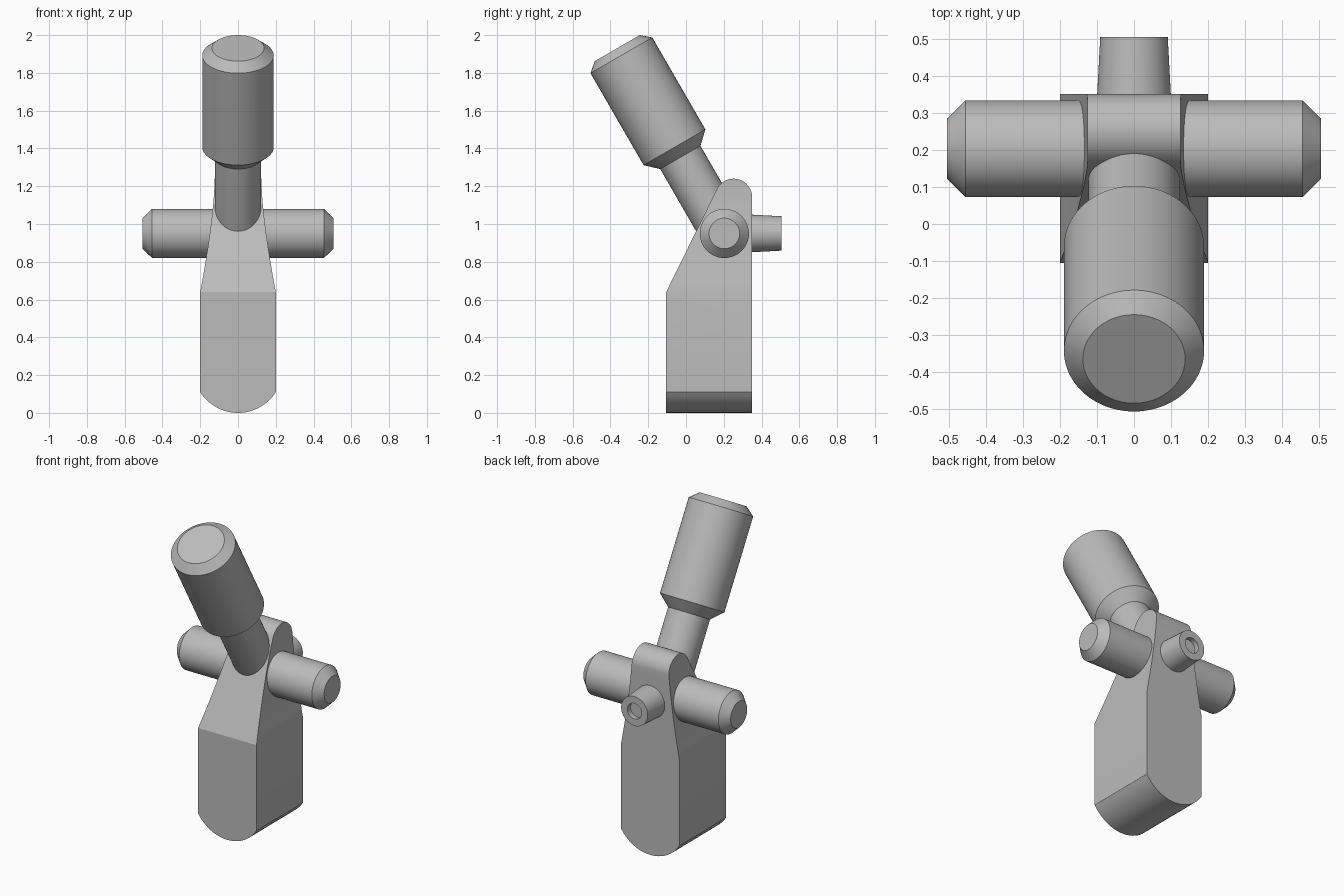
import bpy
import bmesh
from math import sin, cos, pi, atan2, asin
from mathutils import Vector

if "Cube" in bpy.data.objects:
    bpy.data.objects.remove(bpy.data.objects["Cube"], do_unlink=True)

grey = bpy.data.materials.new("plain grey")
grey.use_nodes = True
grey.diffuse_color = (0.5, 0.5, 0.5, 1)
grey.node_tree.nodes["Principled BSDF"].inputs["Base Color"].default_value = (0.5, 0.5, 0.5, 1)


def finish(bm, name):
    bmesh.ops.recalc_face_normals(bm, faces=bm.faces)
    mesh = bpy.data.meshes.new(name)
    bm.to_mesh(mesh)
    bm.free()
    mesh.materials.append(grey)
    obj = bpy.data.objects.new(name, mesh)
    bpy.context.collection.objects.link(obj)
    return obj


def prism(name, points, depth):
    """Extrude a closed outline of 3D points along a vector."""
    bm = bmesh.new()
    face = bm.faces.new([bm.verts.new(p) for p in points])
    new = bmesh.ops.extrude_face_region(bm, geom=[face])["geom"]
    moved = [v for v in new if isinstance(v, bmesh.types.BMVert)]
    bmesh.ops.translate(bm, vec=depth, verts=moved)
    return finish(bm, name)


def turned(name, start, axis, profile, sides=64):
    """Solid of revolution; profile holds (distance, radius) pairs, closed on the axis."""
    bm = bmesh.new()
    verts = [bm.verts.new((r, 0, t)) for t, r in profile]
    edges = [bm.edges.new(pair) for pair in zip(verts, verts[1:])]
    bmesh.ops.spin(bm, geom=verts + edges, cent=(0, 0, 0), axis=(0, 0, 1),
                   angle=2 * pi, steps=sides, use_duplicate=False)
    bmesh.ops.remove_doubles(bm, verts=bm.verts, dist=0.0001)
    turn = Vector(axis).to_track_quat('Z', 'Y')
    for v in bm.verts:
        v.co = turn @ v.co + Vector(start)
    return finish(bm, name)


def rod(name, start, end, radius):
    axis = Vector(end) - Vector(start)
    n = axis.length
    return turned(name, start, axis, [(0, 0), (0, radius), (n, radius), (n, 0)], 48)


def combine(obj, cutter, operation):
    mod = obj.modifiers.new("cut", 'BOOLEAN')
    mod.object, mod.operation, mod.solver = cutter, operation, 'EXACT'
    graph = bpy.context.evaluated_depsgraph_get()
    mesh = bpy.data.meshes.new_from_object(obj.evaluated_get(graph))
    obj.modifiers.clear()
    obj.data = mesh
    bpy.data.objects.remove(cutter, do_unlink=True)


# Body: side outline with a rounded crest and sloping front
crest_y, crest_z, crest_r = 0.252, 1.142, 0.098
side = [(-0.3, 0, -0.1), (-0.3, 0.35, -0.1)]
side[0] = (-0.3, -0.105, -0.1)
for i in range(17):
    a = pi * 0.855 * i / 16
    side.append((-0.3, crest_y + crest_r * cos(a), crest_z + crest_r * sin(a)))
side.append((-0.3, -0.105, 0.64))
body = prism("body", side, (0.6, 0, 0))

# Body: front outline with a rounded foot and narrowing shoulders
foot_r, half = 0.237, 0.2
spread = asin(half / foot_r)
front = []
for i in range(25):
    a = -spread + 2 * spread * i / 24
    front.append((foot_r * sin(a), -0.3, foot_r * (1 - cos(a))))
shoulder = []
for i in range(13):
    s = 1 - i / 12
    shoulder.append((0.125 + 0.075 * s ** 1.4, 0.64 + 0.56 * (1 - s)))
shoulder.append((0.125, 1.4))
front += [(x, -0.3, z) for x, z in shoulder]
front += [(-x, -0.3, z) for x, z in reversed(shoulder)]
combine(body, prism("outline", front, (0, 0.9, 0)), 'INTERSECT')

# Slanted hole through the body
slope = Vector((0, 0.455, -0.21))
entry = Vector((0, -0.105, 0.465))
combine(body, rod("hole", entry - slope * 0.5, entry + slope * 1.5, 0.06), 'DIFFERENCE')

# Tilted neck and socket in one turned piece, ending inside the body
top = Vector((0, -0.364, 1.931))
down = Vector((0, 0.5, -cos(pi / 6)))
socket = turned("neck_and_socket", top, down,
                [(0, 0), (0, 0.138), (0.044, 0.189), (0.606, 0.189),
                 (0.668, 0.123), (1.12, 0.123), (1.12, 0)], 80)
combine(socket, rod("bore", top - down * 0.1, top + down * 0.5, 0.094), 'DIFFERENCE')
outward = Vector((0, -cos(pi / 6), -0.5))
pin = top + down * 0.3
combine(socket, rod("pin_hole", pin, pin + outward * 0.3, 0.06), 'DIFFERENCE')

# Side arms with chamfered ends
hub = Vector((0, 0.203, 0.95))
parts = [body, socket]
for name, sign in (("left_arm", 1), ("right_arm", -1)):
    parts.append(turned(name, hub, (sign, 0, 0),
                        [(0, 0), (0, 0.13), (0.455, 0.13), (0.505, 0.081), (0.505, 0)]))

# Tapered back stub with a shallow recess
parts.append(turned("back_stub", (0, 0.3, 0.95), (0, 1, 0),
                    [(0, 0), (0, 0.102), (0.205, 0.091), (0.205, 0.048),
                     (0.175, 0.048), (0.175, 0)]))

bpy.ops.object.select_all(action='DESELECT')
for obj in parts:
    obj.select_set(True)
bpy.context.view_layer.objects.active = body
bpy.ops.object.shade_smooth_by_angle(angle=pi / 7)
